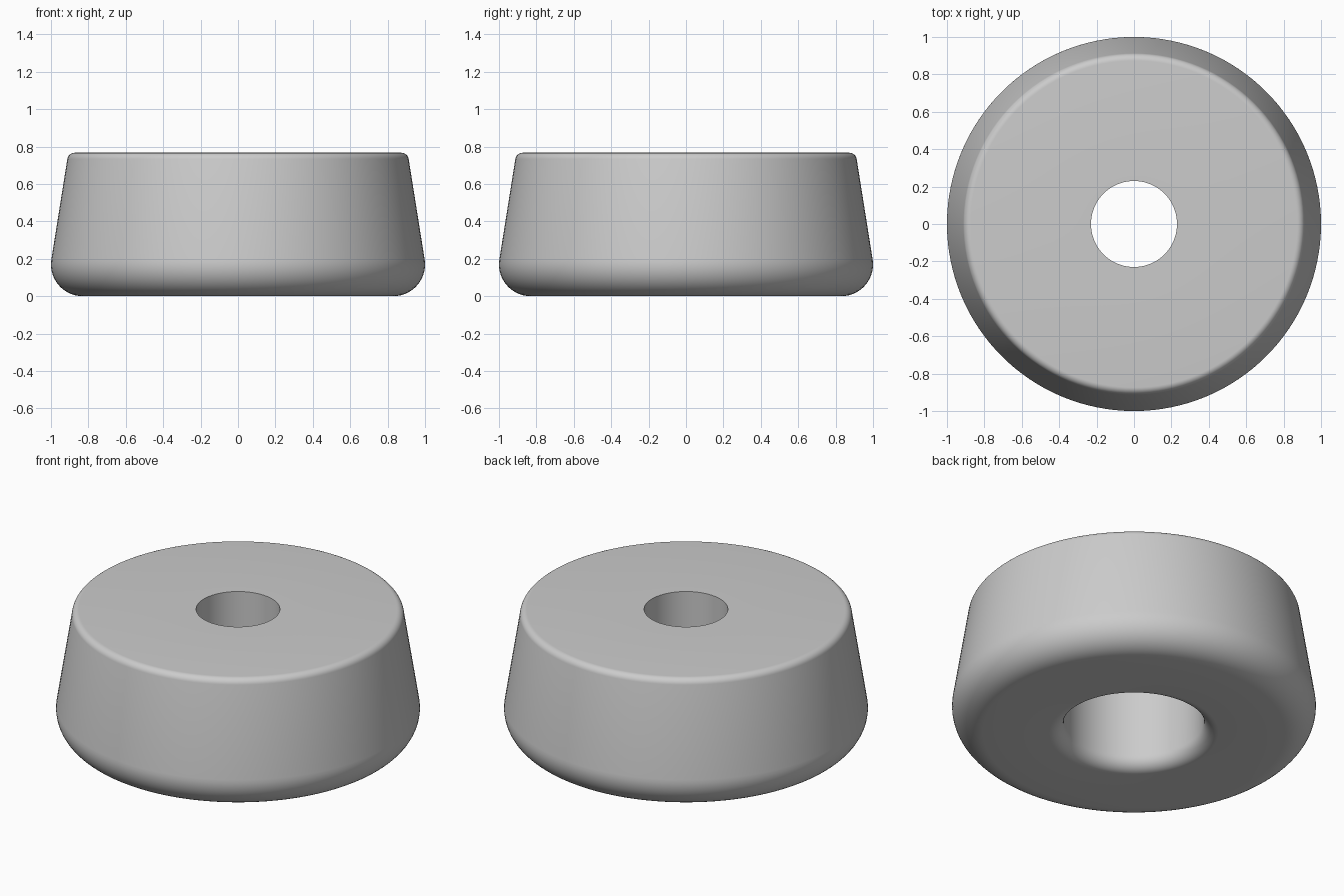
import bpy, bmesh
from math import sin, cos, radians, pi

cube = bpy.data.objects.get("Cube")
if cube:
    bpy.data.objects.remove(cube, do_unlink=True)

SEGMENTS = 128


def arc(cx, cz, r, start, end, steps):
    """Points of a rounded corner in the (radius, height) plane."""
    angles = [radians(start + (end - start) * i / steps) for i in range(steps + 1)]
    return [(cx + r * cos(a), cz + r * sin(a)) for a in angles]


# Light grey rubber
grey = bpy.data.materials.new("light grey rubber")
grey.use_nodes = True
colour = (0.6, 0.6, 0.6, 1)
grey.diffuse_color = colour
grey.node_tree.nodes["Principled BSDF"].inputs["Base Color"].default_value = colour

# Closed section: rounded base, tapered side, top rim, screw hole, counterbore
section = (
    arc(0.83, 0.17, 0.17, -90, 9, 14)
    + arc(0.873, 0.727, 0.04, 9, 90, 8)
    + [(0.23, 0.767), (0.23, 0.50), (0.385, 0.50)]
    + arc(0.465, 0.08, 0.08, 180, 270, 10)
)

# Spin the section into a ring
bm = bmesh.new()
verts = [bm.verts.new((r, 0, z)) for r, z in section]
edges = [bm.edges.new((a, b)) for a, b in zip(verts, verts[1:] + verts[:1])]
bmesh.ops.spin(bm, geom=verts + edges, cent=(0, 0, 0), axis=(0, 0, 1),
               angle=2 * pi, steps=SEGMENTS, use_merge=True)
bmesh.ops.remove_doubles(bm, verts=bm.verts[:], dist=0.0001)
bmesh.ops.recalc_face_normals(bm, faces=bm.faces[:])
mesh = bpy.data.meshes.new("rubber_foot")
bm.to_mesh(mesh)
bm.free()
mesh.materials.append(grey)

foot = bpy.data.objects.new("rubber_foot", mesh)
bpy.context.collection.objects.link(foot)
bpy.context.view_layer.objects.active = foot
foot.select_set(True)
bpy.ops.object.shade_smooth_by_angle(angle=radians(30))
